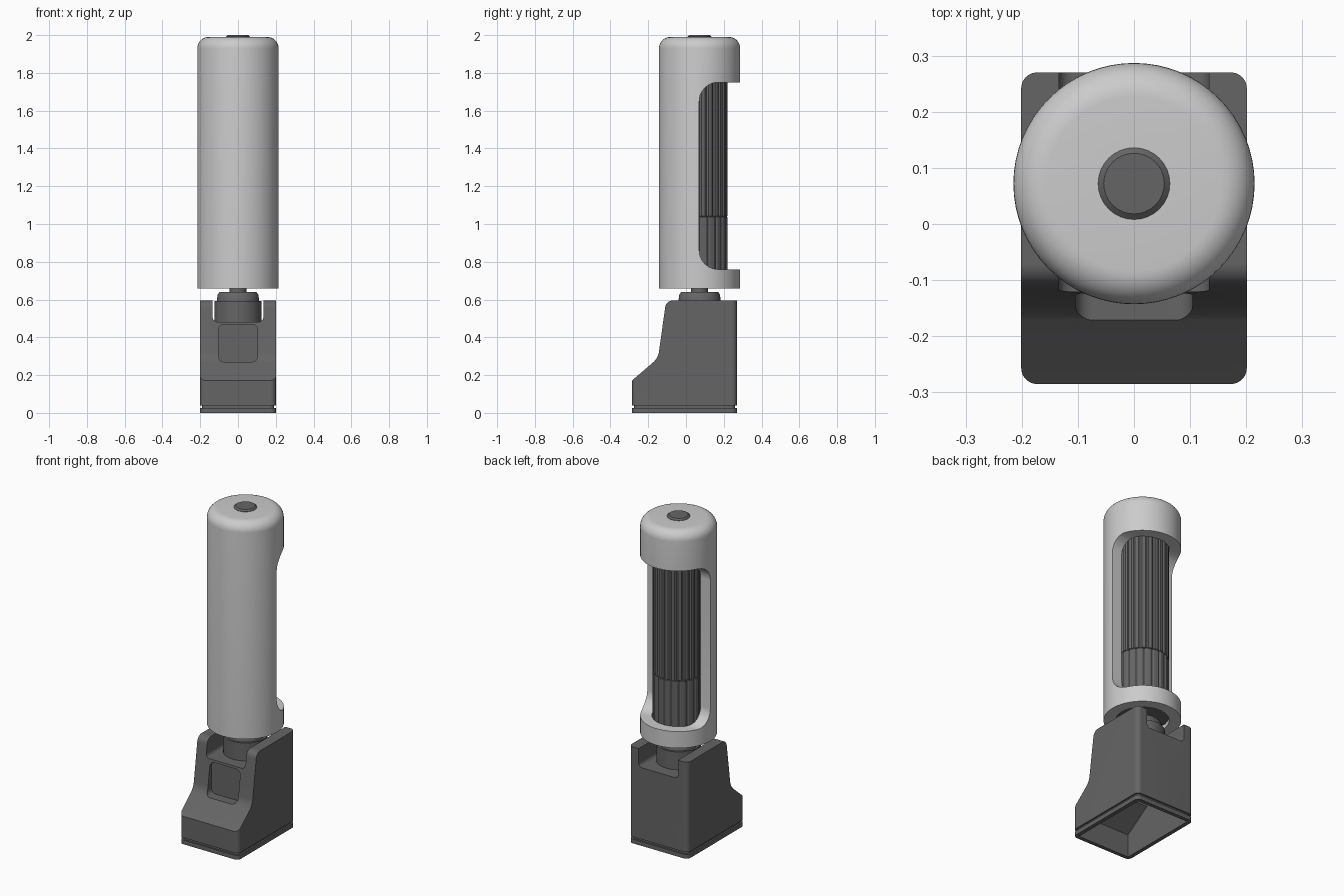
import bpy, bmesh, math
from mathutils import Vector

if "Cube" in bpy.data.objects:
    bpy.data.objects.remove(bpy.data.objects["Cube"])

CY = 0.072  # y of the upright axis


def paint(name, v):
    m = bpy.data.materials.new(name)
    m.diffuse_color = (v, v, v, 1)
    m.use_nodes = True
    m.node_tree.nodes["Principled BSDF"].inputs["Base Color"].default_value = m.diffuse_color
    return m


DARK, MID = paint('dark_grey', 0.13), paint('mid_grey', 0.56)


def finish(name, bm, smooth=True):
    bmesh.ops.recalc_face_normals(bm, faces=bm.faces)
    me = bpy.data.meshes.new(name)
    bm.to_mesh(me)
    bm.free()
    ob = bpy.data.objects.new(name, me)
    me.materials.append(MID if name == 'sleeve' or name.startswith('window') else DARK)
    bpy.context.collection.objects.link(ob)
    if smooth:
        shade(ob)
    return ob


def shade(ob):
    bpy.ops.object.select_all(action='DESELECT')
    bpy.context.view_layer.objects.active = ob
    ob.select_set(True)
    bpy.ops.object.shade_smooth_by_angle(angle=math.radians(35))


def rounded(pts, seg=8):
    """Outline from (u, v, corner radius) points."""
    out = []
    for i, (u, v, r) in enumerate(pts):
        p = Vector((u, v))
        if r == 0:
            out.append(p)
            continue
        a = (Vector(pts[i - 1][:2]) - p).normalized()
        b = (Vector(pts[(i + 1) % len(pts)][:2]) - p).normalized()
        half = a.angle(b) / 2
        c = p + (a + b).normalized() * (r / math.sin(half))
        t = r / math.tan(half)
        s, e = p + a * t - c, p + b * t - c
        for k in range(seg + 1):
            out.append(c + s.lerp(e, k / seg).normalized() * r)
    return out


def rect(u0, u1, v0, v1, r):
    return rounded([(u0, v0, r), (u1, v0, r), (u1, v1, r), (u0, v1, r)])


def prism(name, outline, axis, lo, hi):
    """Extrude an outline along x (yz), y (xz) or z (xy)."""
    put = {'x': lambda p, d: (d, p[0], p[1]),
           'y': lambda p, d: (p[0], d, p[1]),
           'z': lambda p, d: (p[0], p[1], d)}[axis]
    bm = bmesh.new()
    f = bm.faces.new([bm.verts.new(put(p, lo)) for p in outline])
    ext = bmesh.ops.extrude_face_region(bm, geom=[f])
    move = Vector(put((0, 0), hi - lo))
    bmesh.ops.translate(bm, vec=move,
                        verts=[g for g in ext['geom'] if isinstance(g, bmesh.types.BMVert)])
    return finish(name, bm)


def lathe(name, prof, n=64, closed=False, wave=None):
    """Turn an (r, z) profile about the upright axis."""
    bm = bmesh.new()
    rings = []
    for r, z in prof:
        ring = []
        for k in range(n):
            a = 2 * math.pi * k / n
            q = r - (wave(k) if wave else 0)
            ring.append(bm.verts.new((q * math.cos(a), CY + q * math.sin(a), z)))
        rings.append(ring)
    pairs = list(zip(rings, rings[1:])) + ([(rings[-1], rings[0])] if closed else [])
    for lo, hi in pairs:
        for k in range(n):
            j = (k + 1) % n
            bm.faces.new((lo[k], lo[j], hi[j], hi[k]))
    if not closed:
        bm.faces.new(rings[0])
        bm.faces.new(rings[-1])
    return finish(name, bm, smooth=wave is None)


def boolean(ob, cutter, op='DIFFERENCE'):
    m = ob.modifiers.new('cut', 'BOOLEAN')
    m.operation, m.object, m.solver = op, cutter, 'EXACT'
    bpy.context.view_layer.objects.active = ob
    # apply before the smoothing settings
    bpy.ops.object.modifier_move_to_index(modifier=m.name, index=0)
    bpy.ops.object.modifier_apply(modifier=m.name)


def discard(*obs):
    for o in obs:
        bpy.data.objects.remove(o)


# Outer thick-walled sleeve with a wide window at the back
dome = [(0.155 + 0.06 * math.cos(math.radians(a)), 1.93 + 0.06 * math.sin(math.radians(a)))
        for a in range(0, 91, 10)]
sleeve = lathe('sleeve', [(0.149, 0.658), (0.215, 0.658)] + dome
               + [(0.04, 1.99), (0.04, 1.93), (0.149, 1.93)], closed=True)
window = prism('window_cutter', rounded([(0.07, 0.76, 0.1), (0.5, 0.76, 0),
                                         (0.5, 1.75, 0), (0.07, 1.75, 0.1)]), 'x', -0.4, 0.4)
boolean(sleeve, window)
discard(window)
shade(sleeve)

# Top button
lathe('top_button', [(0.064, 1.96), (0.064, 1.992), (0.054, 2.0)], 32)

# Fluted core in two stacked lengths
groove = lambda k: 0.006 if k % 4 == 0 else 0
lathe('core_lower', [(0.147, 0.68), (0.147, 1.037), (0.143, 1.04)], 80, wave=groove)
lathe('core_upper', [(0.143, 1.04), (0.147, 1.043), (0.147, 1.94)], 96, wave=groove)

# Neck and stepped collar
lathe('neck', [(0.045, 0.6), (0.045, 0.72)], 32)
lathe('collar', [(0.124, 0.47), (0.124, 0.592), (0.112, 0.592), (0.108, 0.625), (0.098, 0.64)])

# Base body: side profile trimmed to rounded upright corners
base = prism('base_body', rounded([(-0.285, 0.04, 0), (0.27, 0.04, 0), (0.27, 0.595, 0),
                                   (-0.105, 0.595, 0.04), (-0.148, 0.29, 0.09),
                                   (-0.285, 0.172, 0)]), 'x', -0.201, 0.201)
trim = prism('corner_cutter', rect(-0.201, 0.201, -0.285, 0.27, 0.028), 'z', -0.1, 0.8)
boolean(base, trim, 'INTERSECT')

# Saddle slot across the top, and the front pocket
slot = prism('slot_cutter', rounded([(-0.134, 0.482, 0.025), (0.134, 0.482, 0.025),
                                     (0.134, 0.8, 0), (-0.134, 0.8, 0)]), 'y', -0.5, 0.5)
pocket = prism('pocket_cutter', rect(-0.104, 0.104, 0.27, 0.468, 0.03), 'y', -0.4, -0.112)
boolean(base, slot)
boolean(base, pocket)

# Groove and foot plate
band = prism('groove_band', rect(-0.191, 0.191, -0.275, 0.26, 0.025), 'z', 0.02, 0.045)
foot = prism('foot_plate', rect(-0.201, 0.201, -0.285, 0.27, 0.028), 'z', 0.0, 0.026)

# Hollow underside follows the front slope
hollow = prism('hollow_cutter', [(-0.262, -0.1), (0.247, -0.1), (0.247, 0.455),
                                 (-0.09, 0.455), (-0.1, 0.25), (-0.262, 0.14)],
               'x', -0.177, 0.177)
for part in (base, band, foot):
    boolean(part, hollow)
    shade(part)
discard(trim, slot, pocket, hollow)
